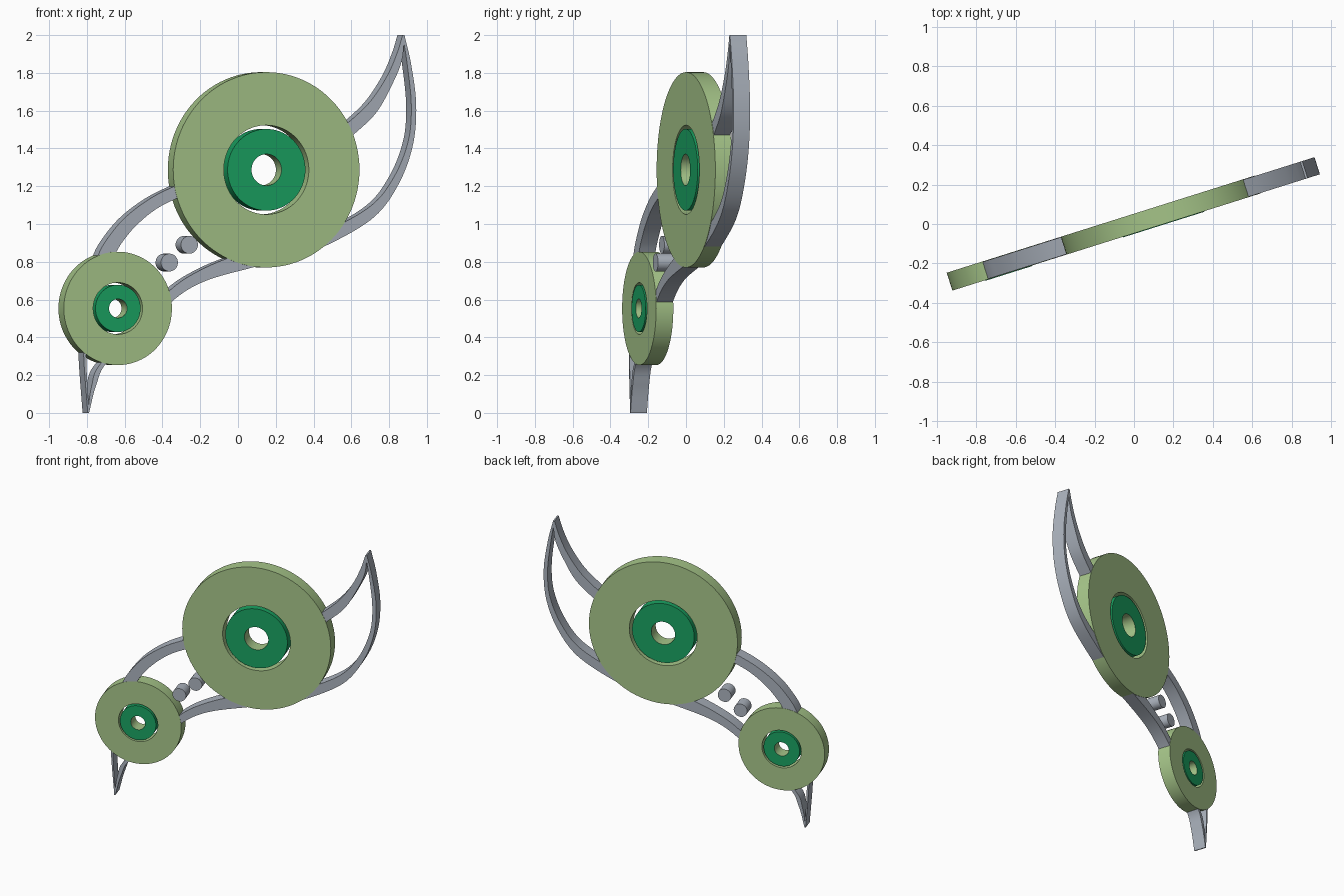
import bpy, bmesh, math
from mathutils import Vector

if "Cube" in bpy.data.objects:
    bpy.data.objects.remove(bpy.data.objects["Cube"])

ANG = math.radians(17.5)          # whole ornament is turned about z
CX, THICK = 0.15, 0.095           # front plane passes through x = CX, y = 0
AXIS = Vector((math.cos(ANG), math.sin(ANG), 0))
BACK = Vector((-math.sin(ANG), math.cos(ANG), 0))


def place(x, z, depth):
    """Front-view position (x, z) on the front plane, pushed back by depth."""
    return Vector((CX, 0, z)) + AXIS * ((x - CX) / math.cos(ANG)) + BACK * depth


def material(name, rgb):
    m = bpy.data.materials.new(name)
    m.diffuse_color = (*rgb, 1)
    m.use_nodes = True
    m.node_tree.nodes["Principled BSDF"].inputs["Base Color"].default_value = m.diffuse_color
    return m


GREEN = material("sage_green", (0.38, 0.56, 0.25))
TEAL = material("deep_green", (0.010, 0.36, 0.12))
STEEL = material("blue_grey", (0.40, 0.44, 0.50))


def finish(name, bm, mats):
    bmesh.ops.remove_doubles(bm, verts=bm.verts, dist=1e-5)
    bmesh.ops.recalc_face_normals(bm, faces=bm.faces)
    me = bpy.data.meshes.new(name)
    bm.to_mesh(me)
    bm.free()
    for m in mats:
        me.materials.append(m)
    ob = bpy.data.objects.new(name, me)
    bpy.context.collection.objects.link(ob)
    bpy.context.view_layer.objects.active = ob
    ob.select_set(True)
    bpy.ops.object.shade_smooth_by_angle(angle=math.radians(30))
    ob.select_set(False)
    return ob


def circle(bm, x, z, r, depth, n):
    c = place(x, z, depth)
    angles = [2 * math.pi * i / n for i in range(n)]
    return [bm.verts.new(c + AXIS * r * math.cos(a) + Vector((0, 0, r * math.sin(a)))) for a in angles]


def ring(name, x, z, r_out, r_in, d0, d1, mats, n=96):
    """Flat ring; the bore wall takes the last material."""
    bm = bmesh.new()
    loops = [circle(bm, x, z, r, d, n) for r, d in ((r_out, d0), (r_out, d1), (r_in, d1), (r_in, d0))]
    for k in range(4):
        a, b = loops[k], loops[(k + 1) % 4]
        for i in range(n):
            j = (i + 1) % n
            f = bm.faces.new((a[i], a[j], b[j], b[i]))
            f.material_index = len(mats) - 1 if k == 2 else 0
    return finish(name, bm, mats)


def pin(name, x, z, r, n=40):
    bm = bmesh.new()
    f = bm.faces.new(circle(bm, x, z, r, 0, n))
    top = bmesh.ops.extrude_face_region(bm, geom=[f])["geom"]
    bmesh.ops.translate(bm, vec=BACK * THICK, verts=[v for v in top if isinstance(v, bmesh.types.BMVert)])
    bm.faces.ensure_lookup_table()
    return finish(name, bm, [STEEL])


def smooth(pts, steps=8):
    """Catmull-Rom samples through the points."""
    p = [Vector(q) for q in pts]
    p = [2 * p[0] - p[1]] + p + [2 * p[-1] - p[-2]]
    out = []
    for i in range(1, len(p) - 2):
        a, b, c, d = p[i - 1:i + 3]
        for s in range(steps):
            t = s / steps
            out.append(0.5 * (2 * b + (c - a) * t + (2 * a - 5 * b + 4 * c - d) * t * t
                              + (3 * b - a - 3 * c + d) * t ** 3))
    return out + [p[-2]]


def blade(name, outer, inner):
    """Band between two edge curves, extruded through the thickness."""
    bm = bmesh.new()
    rows = []
    for o, i in zip(smooth(outer), smooth(inner)):
        rows.append([bm.verts.new(place(q[0], q[1], d))
                     for q, d in ((o, 0.002), (o, THICK - 0.002), (i, THICK - 0.002), (i, 0.002))])
    for a, b in zip(rows, rows[1:]):
        for k in range(4):
            m = (k + 1) % 4
            bm.faces.new((a[k], a[m], b[m], b[k]))
    bm.faces.new(rows[0])
    bm.faces.new(rows[-1])
    return finish(name, bm, [STEEL])


# Discs with loose centre bushings
for label, x, z, r, hole, hub, bore in (
        ("large", 0.15, 1.287, 0.517, 0.236, 0.216, 0.083),
        ("small", -0.636, 0.553, 0.30, 0.137, 0.125, 0.05)):
    ring(label + "_disc", x, z, r, hole, 0, THICK, [GREEN])
    ring(label + "_bushing", x, z, hub, bore, -0.003, THICK, [TEAL, GREEN])

# Two small pins between the discs
pin("upper_pin", -0.257, 0.89, 0.047)
pin("lower_pin", -0.363, 0.796, 0.047)

# Upper blade: large disc, over the small disc, down to the tail
blade("upper_left_blade",
      [(-.257, 1.235), (-.442, 1.148), (-.585, 1.045), (-.68, .937), (-.743, .825),
       (-.81, .598), (-.817, .323), (-.795, 0)],
      [(-.257, 1.165), (-.415, 1.09), (-.530, 1.0), (-.611, .905), (-.664, .815),
       (-.785, .598), (-.803, .323), (-.788, 0)],)

# Long lower blade: top tip, under the large disc, to the tail
blade("lower_blade",
      [(.882, 2.0), (.918, 1.841), (.944, 1.63), (.927, 1.42), (.854, 1.217), (.722, 1.037),
       (.484, .894), (.272, .815), (.087, .772), (-.180, .695), (-.352, .587),
       (-.495, .42), (-.69, .27), (-.750, .148), (-.788, 0)],
      [(.872, 2.0), (.897, 1.841), (.918, 1.63), (.902, 1.44), (.827, 1.25), (.703, 1.095),
       (.458, .958), (.246, .889), (.034, .847), (-.180, .765), (-.357, .651),
       (-.516, .46), (-.728, .259), (-.775, .138), (-.795, 0)])

# Inner blade of the top wing
blade("upper_right_blade",
      [(.484, 1.46), (.605, 1.555), (.706, 1.655), (.791, 1.785), (.843, 1.905), (.872, 2.0)],
      [(.511, 1.39), (.616, 1.476), (.733, 1.59), (.815, 1.735), (.868, 1.865), (.882, 2.0)])
